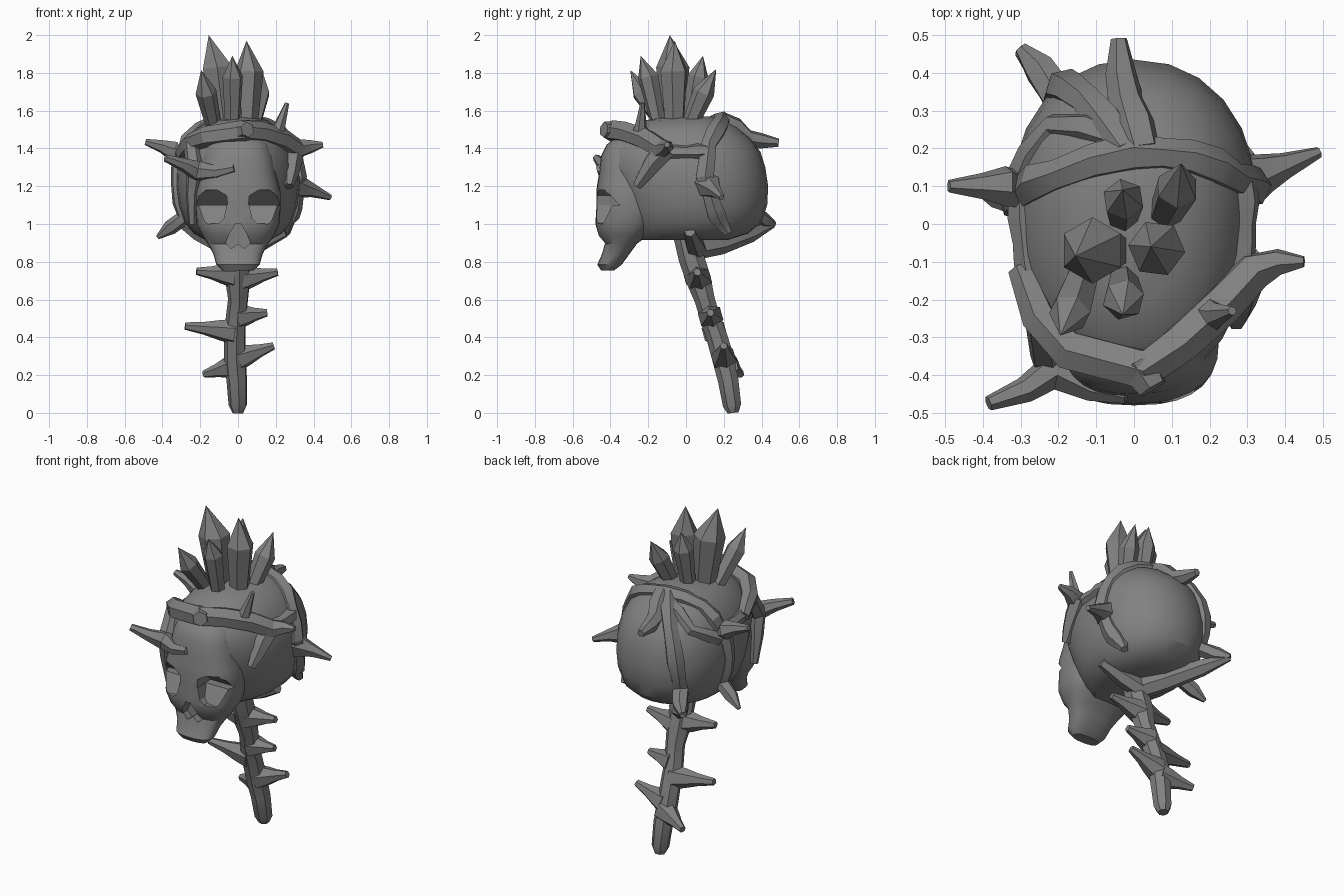
import bpy, bmesh, math
from mathutils import Vector
from mathutils.bvhtree import BVHTree

stone = bpy.data.materials.new("dark grey stone")
stone.diffuse_color = (0.22, 0.22, 0.22, 1)


def finish(name, bm, angle=None):
    bmesh.ops.recalc_face_normals(bm, faces=bm.faces)
    me = bpy.data.meshes.new(name)
    bm.to_mesh(me)
    bm.free()
    me.materials.append(stone)
    ob = bpy.data.objects.new(name, me)
    bpy.context.collection.objects.link(ob)
    if angle:
        bpy.ops.object.select_all(action='DESELECT')
        ob.select_set(True)
        bpy.context.view_layer.objects.active = ob
        bpy.ops.object.shade_smooth_by_angle(angle=math.radians(angle))
    return ob


def skin(rings, tip=None):
    """Bridge rings of points, capping both ends (optionally with a point)."""
    bm = bmesh.new()
    vs = [[bm.verts.new(p) for p in r] for r in rings]
    n = len(rings[0])
    for a, b in zip(vs, vs[1:]):
        for i in range(n):
            j = (i + 1) % n
            bm.faces.new((a[i], a[j], b[j], b[i]))
    bm.faces.new(vs[0])
    if tip is None:
        bm.faces.new(vs[-1])
    else:
        t = bm.verts.new(tip)
        for i in range(n):
            bm.faces.new((vs[-1][i], vs[-1][(i + 1) % n], t))
    return bm


def egg_rings(levels, yc, power, n):
    """Horizontal rounded rings from (z, half width, front y, back y)."""
    rings = []
    for z, hx, yf, yb in levels:
        c = yc if yc is not None else (yf + yb) / 2
        ring = []
        for i in range(n):
            a = 2 * math.pi * i / n
            u, v = math.cos(a), math.sin(a)
            x = math.copysign(abs(u) ** (2 / power), u) * hx
            s = math.copysign(abs(v) ** (2 / power), v)
            ring.append((x, c + s * ((yb - c) if s > 0 else (c - yf)), z))
        rings.append(ring)
    return rings


def tube(name, pts, sides=6):
    """Faceted tapering tube through (x, y, z, radius) points."""
    ps = [Vector(p[:3]) for p in pts]
    rings, u = [], None
    for i, p in enumerate(ps):
        d = (ps[min(i + 1, len(ps) - 1)] - ps[max(i - 1, 0)]).normalized()
        if u is None:
            u = d.orthogonal()
        u = (u - d * u.dot(d)).normalized()
        w = d.cross(u)
        rings.append([p + (u * math.cos(t) + w * math.sin(t)) * pts[i][3]
                      for t in (2 * math.pi * k / sides for k in range(sides))])
    return finish(name, skin(rings), 28)


# Cranium
cranium_bm = skin(egg_rings([
    (0.915, 0.17, -0.27, 0.22), (0.95, 0.235, -0.30, 0.33), (1.01, 0.285, -0.32, 0.40),
    (1.10, 0.315, -0.36, 0.43), (1.20, 0.327, -0.40, 0.435), (1.30, 0.322, -0.44, 0.42),
    (1.38, 0.30, -0.43, 0.395), (1.45, 0.265, -0.39, 0.345), (1.51, 0.215, -0.31, 0.275),
    (1.55, 0.15, -0.21, 0.20), (1.57, 0.07, -0.08, 0.13)], 0.05, 2.15, 24))
bmesh.ops.recalc_face_normals(cranium_bm, faces=cranium_bm.faces)
surface = BVHTree.FromBMesh(cranium_bm)
cranium = finish("cranium", cranium_bm, 30)

# Face with upper jaw
face = finish("face", skin(egg_rings([
    (0.755, 0.085, -0.45, -0.38), (0.785, 0.115, -0.47, -0.34), (0.84, 0.13, -0.445, -0.30),
    (0.895, 0.16, -0.43, -0.26), (0.94, 0.19, -0.465, -0.20), (1.0, 0.22, -0.48, -0.16),
    (1.08, 0.225, -0.475, -0.14), (1.17, 0.225, -0.475, -0.14), (1.21, 0.215, -0.47, -0.14),
    (1.27, 0.20, -0.46, -0.14), (1.36, 0.185, -0.45, -0.14), (1.42, 0.165, -0.42, -0.14),
    (1.47, 0.13, -0.36, -0.14)], None, 2.5, 28)), 30)


def carve(name, outline, depth):
    """Cut a socket whose back wall depth depends on height."""
    rings = [[(x, -0.7, z) for x, z in outline], [(x, depth(z), z) for x, z in outline]]
    cutter = finish(name, skin(rings))
    for target in (face, cranium):
        mod = target.modifiers.new(name, 'BOOLEAN')
        mod.operation, mod.object, mod.solver = 'DIFFERENCE', cutter, 'EXACT'
    cutter.hide_render = True
    cutter.hide_set(True)


# Eye sockets (overhanging upper slot, sloping lower lid) and nose hollow
upper = [(0.055, 1.10), (0.222, 1.10), (0.205, 1.15), (0.17, 1.18), (0.11, 1.18), (0.06, 1.15)]
lower = [(0.075, 1.03), (0.10, 1.005), (0.16, 1.0), (0.20, 1.03), (0.215, 1.101), (0.06, 1.101)]
for side, label in ((1, "right"), (-1, "left")):
    carve(label + "_eye_cutter", [(x * side, z) for x, z in upper],
          lambda z: -0.34 - 1.1 * (z - 1.10))
    carve(label + "_lid_cutter", [(x * side, z) for x, z in lower],
          lambda z: -0.44 + 0.5 * (z - 1.0))
carve("nose_cutter", [(0, 0.895), (0.035, 0.87), (0.065, 0.90), (0.045, 0.95), (0.015, 1.0),
                      (-0.015, 1.0), (-0.045, 0.95), (-0.065, 0.90), (-0.035, 0.87)], lambda z: -0.39)


def vine(name, way, start=(), end=(), r=0.05):
    """Vine hugging the cranium along way points, with free thorn tips."""
    ps = [Vector(w) for w in way]
    path = [a.lerp(b, k / 2) for a, b in zip(ps, ps[1:]) for k in range(2)] + [ps[-1]]
    body = []
    for i, p in enumerate(path):
        hit, normal, _, _ = surface.find_nearest(p)
        body.append((*(hit - normal * 0.010), r * (1.0 + 0.12 * math.sin(i * 2.1))))
    return tube(name, list(start) + body + list(end))


# Thorny vines wrapped over the skull
tube("brow_vine", [(-0.30, -0.12, 1.37, 0.035), (-0.25, -0.25, 1.43, 0.05), (-0.17, -0.335, 1.46, 0.058),
                   (0.03, -0.385, 1.49, 0.06), (0.12, -0.315, 1.485, 0.058), (0.23, -0.215, 1.45, 0.06),
                   (0.315, -0.125, 1.395, 0.055), (0.385, -0.10, 1.41, 0.036), (0.45, -0.10, 1.42, 0.015)])
vine("crown_vine", [(-0.31, 0.09, 1.37), (-0.2, 0.13, 1.5), (0.0, 0.19, 1.55), (0.15, 0.18, 1.53),
                    (0.27, 0.12, 1.42), (0.32, 0.10, 1.25), (0.31, 0.15, 1.08), (0.28, 0.19, 1.0)],
     start=[(-0.49, 0.10, 1.435, 0.017), (-0.40, 0.10, 1.41, 0.036), (-0.34, 0.10, 1.385, 0.055)],
     end=[(0.255, 0.225, 0.95, 0.022)])
vine("right_side_vine", [(0.30, 0.12, 1.39), (0.31, 0.0, 1.39), (0.30, -0.12, 1.39)], r=0.042)
tube("right_temple_vine", [(0.30, -0.10, 1.40, 0.055), (0.285, -0.17, 1.33, 0.055),
                           (0.28, -0.215, 1.265, 0.042), (0.27, -0.26, 1.20, 0.025)])
vine("back_vine", [(-0.02, 0.19, 1.54), (-0.12, 0.32, 1.42), (-0.2, 0.38, 1.25), (-0.22, 0.36, 1.06)],
     end=[(-0.25, 0.41, 1.02, 0.045), (-0.30, 0.465, 1.0, 0.018)])
vine("back_thorn", [(0.02, 0.19, 1.55), (-0.02, 0.32, 1.45)],
     end=[(-0.035, 0.40, 1.44, 0.042), (-0.04, 0.49, 1.43, 0.022)], r=0.055)
vine("back_left_vine", [(-0.02, 0.22, 1.53), (-0.20, 0.25, 1.40), (-0.31, 0.12, 1.33)], r=0.04)
vine("left_side_vine", [(-0.31, 0.08, 1.38), (-0.32, 0.05, 1.2), (-0.30, 0.06, 1.03)],
     end=[(-0.36, 0.08, 0.98, 0.04), (-0.425, 0.10, 0.93, 0.012)], r=0.042)
vine("left_front_vine", [(-0.30, 0.08, 1.36), (-0.30, -0.05, 1.37), (-0.28, -0.16, 1.37)], r=0.04)
tube("forehead_thorn", [(-0.385, -0.475, 1.35, 0.02), (-0.29, -0.44, 1.315, 0.035),
                        (-0.215, -0.385, 1.28, 0.055), (-0.11, -0.435, 1.275, 0.036),
                        (-0.02, -0.455, 1.295, 0.022)])
tube("temple_branch", [(-0.245, -0.26, 1.42, 0.045), (-0.225, -0.36, 1.28, 0.05),
                       (-0.24, -0.335, 1.16, 0.038), (-0.24, -0.31, 1.0, 0.022)])
tube("brow_stub", [(0.01, -0.37, 1.49, 0.058), (0.05, -0.435, 1.50, 0.042)])
tube("upper_thorn", [(0.19, -0.24, 1.45, 0.06), (0.22, -0.24, 1.52, 0.032), (0.26, -0.23, 1.64, 0.012)])
tube("right_thorn", [(0.28, 0.11, 1.21, 0.085), (0.345, 0.135, 1.19, 0.055),
                     (0.40, 0.155, 1.175, 0.036), (0.49, 0.19, 1.14, 0.015)])
tube("under_vine_back", [(0.0, 0.05, 0.87, 0.06), (-0.08, 0.18, 0.895, 0.058),
                         (-0.2, 0.34, 0.95, 0.048), (-0.30, 0.46, 1.0, 0.02)])
tube("under_vine_right", [(0.0, 0.06, 0.86, 0.055), (0.12, 0.04, 0.905, 0.05), (0.25, 0.02, 0.96, 0.03)])

# Stem with thorns
tube("stem", [(0, 0.0, 0.95, 0.07), (0, 0.03, 0.82, 0.07), (0, 0.07, 0.70, 0.068),
              (0.002, 0.10, 0.60, 0.055), (-0.01, 0.13, 0.50, 0.055), (-0.015, 0.165, 0.40, 0.058),
              (-0.015, 0.20, 0.28, 0.06), (-0.005, 0.225, 0.17, 0.056), (0, 0.245, 0.04, 0.05),
              (0, 0.25, 0.0, 0.03)], 7)
for i, (base, tip) in enumerate([
        ((0.02, 0.07, 0.71), (0.21, 0.06, 0.745)), ((-0.02, 0.05, 0.73), (-0.22, 0.03, 0.75)),
        ((0, 0.13, 0.51), (0.155, 0.13, 0.53)), ((-0.02, 0.15, 0.43), (-0.28, 0.13, 0.46)),
        ((0, 0.20, 0.29), (0.19, 0.20, 0.355)), ((-0.01, 0.215, 0.25), (-0.18, 0.29, 0.205))]):
    a, b = Vector(base), Vector(tip)
    tube(f"stem_thorn_{i + 1}", [(*a, 0.07), (*a.lerp(b, 0.3), 0.055),
                                 (*a.lerp(b, 0.6), 0.036), (*b, 0.02)], 6)

# Crystal crown: base, shoulder, tip, radius
for i, (base, shoulder, tip, r) in enumerate([
        ((-0.07, -0.07, 1.5), (-0.11, -0.07, 1.83), (-0.155, -0.085, 2.0), 0.088),
        ((0.05, -0.06, 1.5), (0.06, -0.065, 1.81), (0.045, -0.06, 1.97), 0.076),
        ((-0.03, -0.14, 1.5), (-0.028, -0.20, 1.78), (-0.03, -0.24, 1.89), 0.056),
        ((-0.03, 0.01, 1.5), (-0.028, 0.065, 1.78), (-0.03, 0.09, 1.89), 0.056),
        ((-0.12, -0.09, 1.48), (-0.17, -0.235, 1.70), (-0.195, -0.295, 1.815), 0.056),
        ((0.07, 0.0, 1.48), (0.115, 0.095, 1.70), (0.125, 0.16, 1.82), 0.058)]):
    axis = (Vector(shoulder) - Vector(base)).normalized()
    u = (Vector((0, 1, 0)) - axis * axis.y).normalized()
    w = axis.cross(u)
    rings = [[Vector(c) + (u * math.cos(k * math.pi / 3 + i * 0.4) + w * math.sin(k * math.pi / 3 + i * 0.4)) * q
              for k in range(6)] for c, q in ((base, r * 0.68), (shoulder, r))]
    finish(f"crystal_{i + 1}", skin(rings, tip))
